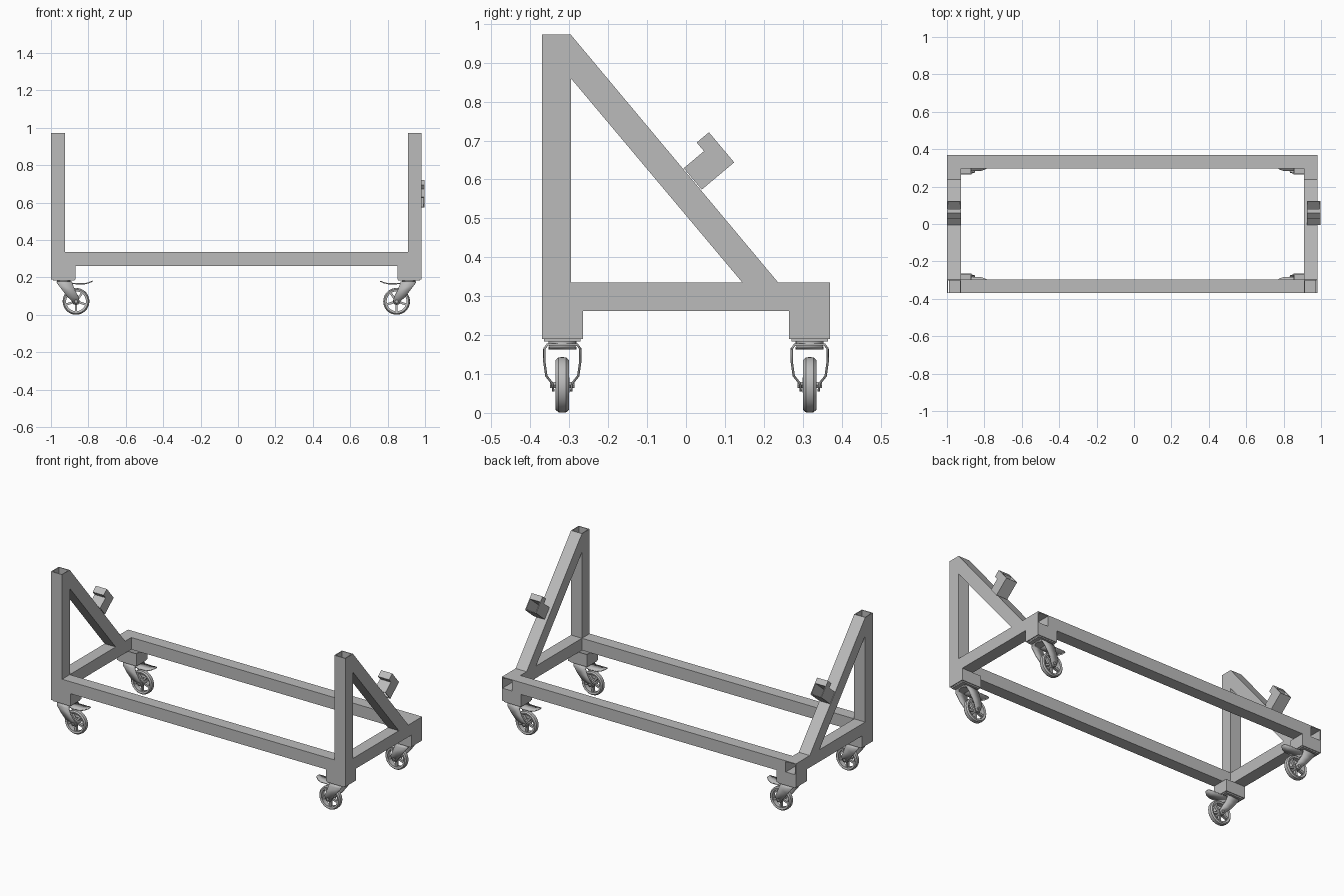
import bpy, bmesh, math
from mathutils import Vector

cube = bpy.data.objects.get("Cube")
if cube:
    bpy.data.objects.remove(cube)

steel = bpy.data.materials.new("steel_grey")
steel.use_nodes = True
GREY = (0.5, 0.5, 0.5, 1)
steel.diffuse_color = GREY
steel.node_tree.nodes["Principled BSDF"].inputs["Base Color"].default_value = GREY

CX, HALF, DEPTH, W = -0.009, 0.991, 0.37, 0.074   # frame centre, half sizes, tube width
LOW, TOP = 0.262, 0.335                           # rail bottom and top
WALL = 0.007


def finish(name, bm, solid=0, offset=-1, smooth=False):
    bmesh.ops.recalc_face_normals(bm, faces=bm.faces)
    mesh = bpy.data.meshes.new(name)
    bm.to_mesh(mesh)
    bm.free()
    mesh.materials.append(steel)
    ob = bpy.data.objects.new(name, mesh)
    bpy.context.collection.objects.link(ob)
    if solid:
        mod = ob.modifiers.new("wall", 'SOLIDIFY')
        mod.thickness, mod.offset = solid, offset
    if smooth:
        bpy.ops.object.select_all(action='DESELECT')
        bpy.context.view_layer.objects.active = ob
        ob.select_set(True)
        bpy.ops.object.shade_smooth_by_angle(angle=math.radians(35))
    return ob


def box(name, lo, hi, open_axis=None):
    """Box between two corners; with open_axis it is a hollow tube."""
    lo, hi = Vector(lo), Vector(hi)
    bm = bmesh.new()
    bmesh.ops.create_cube(bm, size=1)
    for v in bm.verts:
        v.co = (lo + hi) / 2 + v.co * (hi - lo)
    if open_axis is None:
        return finish(name, bm)
    bm.normal_update()
    caps = [f for f in bm.faces if abs(f.normal[open_axis]) > 0.9]
    bmesh.ops.delete(bm, geom=caps, context='FACES_ONLY')
    # walls grow inward from the outer skin
    return finish(name, bm, WALL)


def prism(name, points, x0, x1):
    """Side profile of (y, z) points, extruded along x."""
    bm = bmesh.new()
    face = bm.faces.new([bm.verts.new((x0, y, z)) for y, z in points])
    new = bmesh.ops.extrude_face_region(bm, geom=[face])["geom"]
    bmesh.ops.translate(bm, vec=(x1 - x0, 0, 0),
                        verts=[v for v in new if isinstance(v, bmesh.types.BMVert)])
    return finish(name, bm)


def strip(name, rows, thick):
    """Bent sheet through pairs of points."""
    bm = bmesh.new()
    pairs = [[bm.verts.new(p) for p in row] for row in rows]
    for (a, b), (c, d) in zip(pairs, pairs[1:]):
        bm.faces.new((a, b, d, c))
    return finish(name, bm, thick, 0, True)


def lathe(name, profile, centre, axis, steps):
    """Ring of a closed (radius, offset) profile turned round y or z."""
    bm = bmesh.new()
    rings = []
    for i in range(steps):
        a = 2 * math.pi * i / steps
        ring = []
        for r, o in profile:
            c, s = r * math.cos(a), r * math.sin(a)
            p = (c, o, s) if axis == 'Y' else (c, s, o)
            ring.append(bm.verts.new(Vector(centre) + Vector(p)))
        rings.append(ring)
    n = len(profile)
    for i in range(steps):
        a, b = rings[i], rings[(i + 1) % steps]
        for j in range(n):
            k = (j + 1) % n
            bm.faces.new((a[j], a[k], b[k], b[j]))
    return finish(name, bm, smooth=True)


def disc(name, radius, half, centre, axis, steps=20):
    return lathe(name, [(0.001, -half), (radius, -half), (radius, half), (0.001, half)],
                 centre, axis, steps)


def caster(tag, s, t):
    ax, ay, az = CX + s * 0.857, t * 0.318, 0.072
    pivot = ax + s * 0.066

    def at(u, v, z):          # u points to the middle of the frame
        return (ax - s * u, ay + v, z)

    # mounting plate, swivel and bolts
    box("caster_plate_" + tag, (pivot - 0.058, ay - 0.047, 0.183),
        (pivot + 0.058, ay + 0.047, 0.191))
    disc("swivel_" + tag, 0.036, 0.006, (pivot, ay, 0.179), 'Z', 24)
    for i in (-1, 1):
        for j in (-1, 1):
            disc("plate_bolt_" + tag, 0.007, 0.004,
                 (pivot + i * 0.046, ay + j * 0.036, 0.193), 'Z', 6)

    # fork, one sheet bent over the wheel
    rows = [(0.055, -0.013, 0.012, 0.023), (0.075, -0.022, 0.018, 0.025),
            (0.095, -0.045, 0.014, 0.041), (0.13, -0.072, -0.005, 0.046),
            (0.165, -0.098, -0.018, 0.046), (0.176, -0.104, -0.022, 0.038)]
    sheet = [(at(a, v, z), at(b, v, z)) for z, a, b, v in rows]
    sheet += [(at(a, -v, z), at(b, -v, z)) for z, a, b, v in reversed(rows)]
    strip("fork_" + tag, sheet, 0.006)

    # brake pedal
    leaf = [(-0.05, 0.172, 0.032), (0.0, 0.166, 0.036), (0.045, 0.166, 0.035),
            (0.07, 0.172, 0.027), (0.088, 0.18, 0.012)]
    strip("brake_pedal_" + tag, [(at(u, -w, z), at(u, w, z)) for u, z, w in leaf], 0.006)

    # wheel with open spokes
    lathe("tyre_" + tag, [(0.053, -0.014), (0.064, -0.017), (0.0705, -0.010),
                          (0.0715, 0), (0.0705, 0.010), (0.064, 0.017), (0.053, 0.014)],
          (ax, ay, az), 'Y', 36)
    disc("hub_" + tag, 0.019, 0.018, (ax, ay, az), 'Y')
    disc("axle_" + tag, 0.009, 0.031, (ax, ay, az), 'Y', 6)
    for i in range(5):
        a = math.radians(90 + 72 * i)
        spoke = box("spoke_" + tag, (0.015, -0.008, -0.006), (0.055, 0.008, 0.006))
        spoke.location = (ax, ay, az)
        spoke.rotation_euler.y = a


# long rails
for t, tag in ((-1, "front"), (1, "back")):
    ya, yb = sorted((t * DEPTH, t * (DEPTH - W)))
    box(tag + "_rail", (CX - HALF + W, ya, LOW), (CX + HALF - W, yb, TOP), 0)

for s, side in ((1, "left"), (-1, "right")):
    xa, xb = sorted((CX + s * HALF, CX + s * (HALF - W)))
    # upright post and side rail, both open tubes
    box(side + "_post", (xa, -DEPTH, LOW), (xb, -DEPTH + W, 0.972), 2)
    box(side + "_side_rail", (xa, -DEPTH + W, LOW), (xb, DEPTH, TOP), 1)
    # sloping brace with mitred ends
    prism(side + "_brace", [(-0.296, 0.972), (0.237, TOP), (0.145, TOP), (-0.296, 0.86)], xa, xb)

    # stub tube and stop tab standing square on the brace
    bx = 0.961 if s > 0 else -0.9615
    slope = math.radians(40)
    for ob in (box(side + "_stub", (-W / 2, -0.001, -0.036), (W / 2, 0.108, 0.036), 1),
               box(side + "_stop_tab", (-W / 2, 0.067, 0.036), (W / 2, 0.108, 0.065))):
        ob.location = (bx, 0.018, 0.602)
        ob.rotation_euler.x = slope

    for t, end in ((-1, "front"), (1, "back")):
        tag = end + "_" + side
        # caster riser, a short upright tube
        x0, x1 = sorted((CX + s * HALF, CX + s * (HALF - 0.13)))
        y0, y1 = sorted((t * DEPTH, t * (DEPTH - 0.105)))
        box("riser_" + tag, (x0, y0, 0.19), (x1, y1, LOW), 2)
        caster(tag, s, t)
